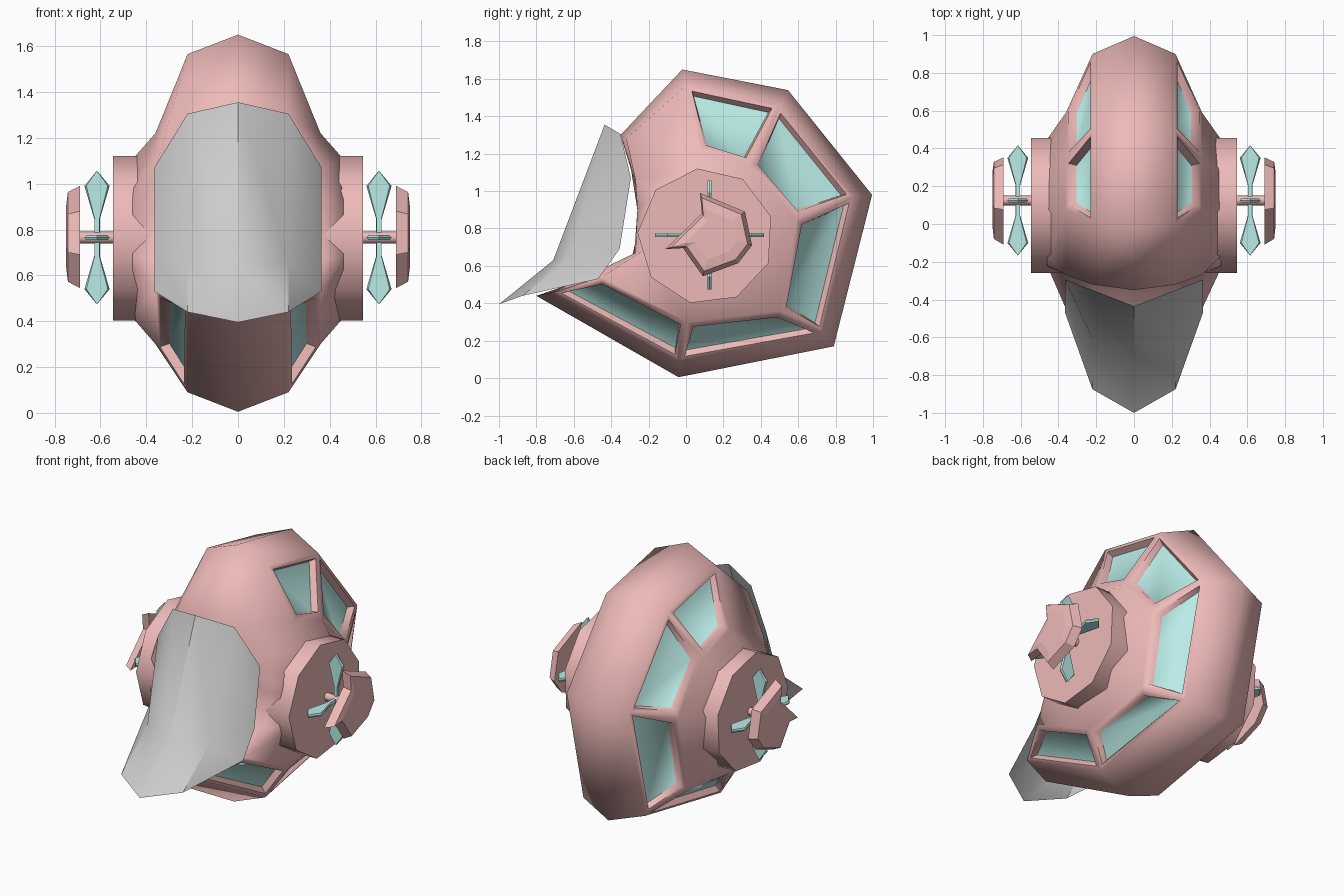
import bpy, bmesh
from math import sin, cos, radians, pi
from mathutils import Vector

if "Cube" in bpy.data.objects:
    bpy.data.objects.remove(bpy.data.objects["Cube"])


def material(name, rgb):
    m = bpy.data.materials.new(name)
    m.diffuse_color = (*rgb, 1)
    m.use_nodes = True
    m.node_tree.nodes["Principled BSDF"].inputs["Base Color"].default_value = m.diffuse_color
    return m


PINK = material("pink_shell", (0.85, 0.49, 0.48))
CYAN = material("cyan_panel", (0.49, 0.84, 0.80))


def finish(bm, name, mats=(), angle=30, mirror=False):
    me = bpy.data.meshes.new(name)
    bm.to_mesh(me)
    bm.free()
    ob = bpy.data.objects.new(name, me)
    bpy.context.collection.objects.link(ob)
    for m in mats:
        me.materials.append(m)
    if mirror:
        ob.modifiers.new("mirror", 'MIRROR').use_mirror_merge = False
    bpy.ops.object.select_all(action='DESELECT')
    ob.select_set(True)
    bpy.context.view_layer.objects.active = ob
    if angle:
        bpy.ops.object.shade_smooth_by_angle(angle=radians(angle))
    return ob


def loft(bm, rings, caps=True):
    """Skin closed rings of points; returns the faces band by band."""
    vs = [[bm.verts.new(p) for p in r] for r in rings]
    n = len(rings[0])
    bands = [[bm.faces.new((a[i], a[(i + 1) % n], b[(i + 1) % n], b[i]))
              for i in range(n)] for a, b in zip(vs, vs[1:])]
    if caps:
        bm.faces.new(vs[0])
        bm.faces.new(vs[-1])
    bmesh.ops.recalc_face_normals(bm, faces=bm.faces[:])
    return bands


# Shell: side profiles (y, z) at growing distance from the centre plane
HUB = Vector((0.105, 0.758))
ridge = [(-.02, 1.65), (.545, 1.54), (.995, .98), (.79, .17), (-.04, .005),
         (-.80, .44), (-.30, .60), (-.22, .90), (-.35, 1.30)]
rim = [(.0, 1.565), (.50, 1.46), (.90, .97), (.73, .235), (-.04, .09),
       (-.71, .46), (-.28, .62), (-.23, .90), (-.32, 1.28)]
cheek = [(.07, 1.22), (.34, 1.14), (.59, .85), (.50, .36), (.01, .30),
         (-.45, .54), (-.27, .67), (-.26, .90), (-.27, 1.06)]
neck = [tuple(HUB + (Vector(p) - HUB).normalized() * .35) for p in cheek]
layers = [(.46, neck), (.36, cheek), (.22, rim)]
stack = [(-x, p) for x, p in layers] + [(0, ridge)] + [(x, p) for x, p in layers[::-1]]
bm = bmesh.new()
bands = loft(bm, [[(x, y, z) for y, z in p] for x, p in stack])

# Five recessed windows on each side of the shell
panes = bands[1][:5] + bands[4][:5]
bmesh.ops.inset_individual(bm, faces=panes, thickness=.045)
bmesh.ops.inset_individual(bm, faces=panes, thickness=.018, depth=-.04)
for f in panes:
    f.material_index = 1
finish(bm, "helmet_shell", (PINK, CYAN), 70)

# Nine-sided side hubs
bm = bmesh.new()
loft(bm, [[(x, HUB.x + .365 * cos(radians(97 - 40 * i)), HUB.y + .365 * sin(radians(97 - 40 * i)))
           for i in range(9)] for x in (.36, .46, .545)])
finish(bm, "side_hub", (PINK,), 45, True)

# Visor: a folded open sheet, rows of (y, z) from top to bottom
columns = [(0, [(-.435, 1.355), (-.71, .63), (-1.0, .395)]),
           (.22, [(-.35, 1.305), (-.61, .65), (-.875, .44)]),
           (.365, [(-.295, 1.07), (-.355, .69), (-.47, .53)])]
cols = [(-x, p) for x, p in columns[:0:-1]] + columns
bm = bmesh.new()
grid = [[bm.verts.new((x, y, z)) for y, z in p] for x, p in cols]
for a, b in zip(grid, grid[1:]):
    for i in range(2):
        bm.faces.new((a[i], a[i + 1], b[i + 1], b[i]))
finish(bm, "visor", (), 33)

# Axle carrying the blades and the outer plate
AXLE = Vector((.615, .125, .765))
bm = bmesh.new()
loft(bm, [[(x, AXLE.y + .026 * cos(i * pi / 4), AXLE.z + .026 * sin(i * pi / 4))
           for i in range(8)] for x in (.53, .70)])
finish(bm, "axle", (PINK,), 50, True)

# Four kite-shaped blades on thin arms; outline is (x offset, radius)
kite = [(-.012, .0), (.012, .0), (.012, .08), (.055, .225),
        (.0, .292), (-.055, .225), (-.012, .08)]
bm = bmesh.new()
for k in range(4):
    c, s = round(cos(k * pi / 2)), round(sin(k * pi / 2))
    loft(bm, [[AXLE + Vector((u * w, r * c - t * s, r * s + t * c)) for u, r in kite]
              for t, w in ((-.010, .85), (0, 1), (.010, .85))])
finish(bm, "blades", (CYAN,), 0, True)

# Outer plate: notched polygon, slightly bevelled outwards
plate = [(.075, .99), (.315, .89), (.353, .71), (.28, .615),
         (.09, .545), (-.016, .695), (-.11, .69), (.085, .88)]
mid = Vector((.15, .77))
bm = bmesh.new()
loft(bm, [[(x, *(mid + (Vector(p) - mid) * k)) for p in plate]
          for x, k in ((.69, 1), (.742, .88), (.75, .6))])
finish(bm, "outer_plate", (PINK,), 0, True)
